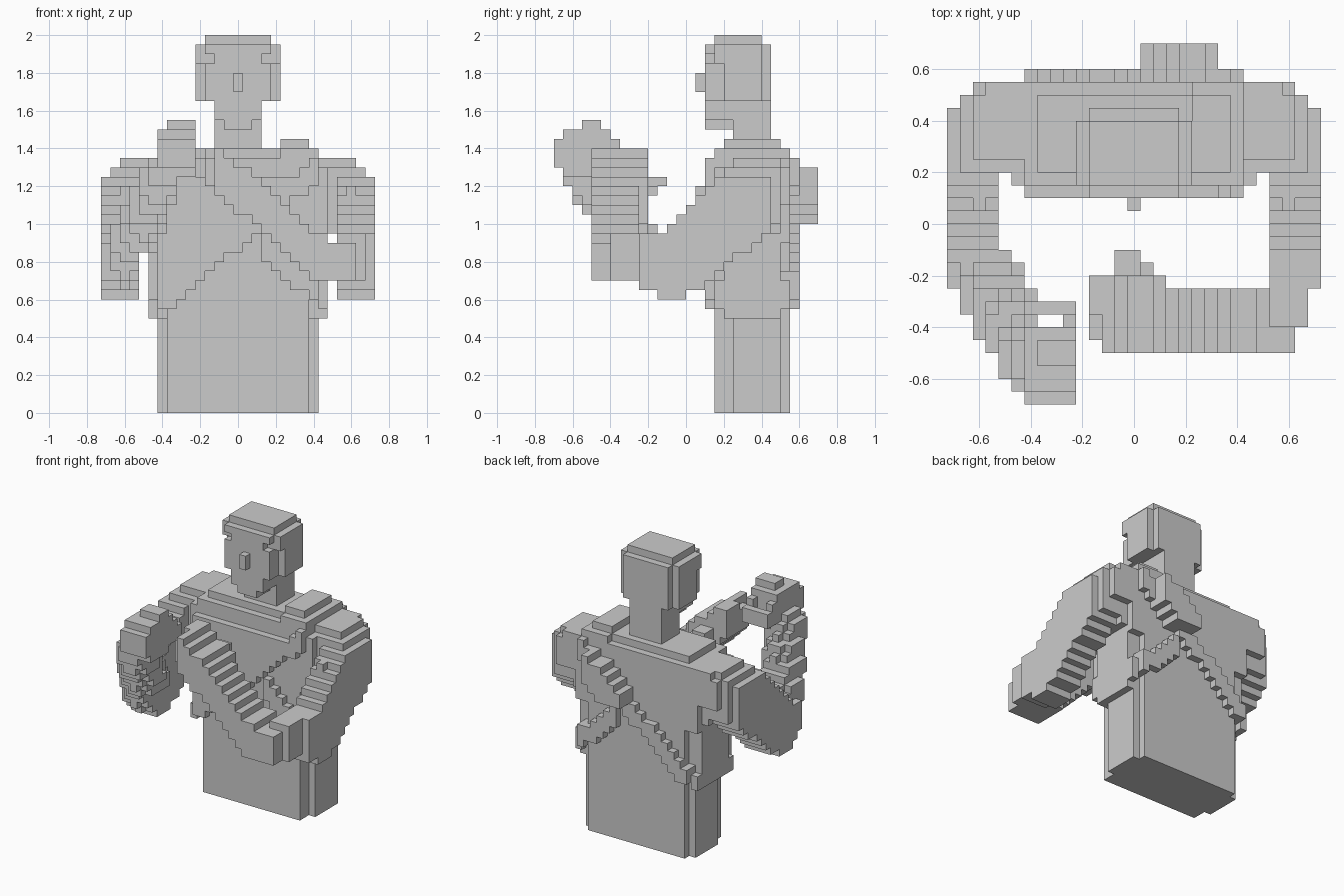
import bpy, bmesh, math
from mathutils import Vector

if "Cube" in bpy.data.objects:
    bpy.data.objects.remove(bpy.data.objects["Cube"], do_unlink=True)

U = 0.05                          # block size
ORIGIN = Vector((-0.725, -0.7, 0))
SIZE = (29, 28, 40)

grey = bpy.data.materials.new("stone grey")
grey.use_nodes = True
colour = (0.6, 0.6, 0.6, 1)
grey.diffuse_color = colour
grey.node_tree.nodes["Principled BSDF"].inputs["Base Color"].default_value = colour

parts = {}
taken = set()


def box(x0, x1, y0, y1, z0, z1):
    return lambda p: x0 < p.x < x1 and y0 < p.y < y1 and z0 < p.z < z1


def sym(half, y0, y1, z0, z1):
    return box(-half, half, y0, y1, z0, z1)


def limb(a, b, ra, rb):
    """Rounded tapering rod between two points."""
    a, b = Vector(a), Vector(b)
    d = b - a

    def inside(p):
        t = max(0, min(1, (p - a).dot(d) / d.length_squared))
        return (p - a - d * t).length < ra + (rb - ra) * t
    return inside


def part(name, *adds, cut=()):
    """Fill blocks inside any shape, skipping blocks of earlier parts."""
    cells = set()
    for i in range(SIZE[0]):
        for j in range(SIZE[1]):
            for k in range(SIZE[2]):
                c = (i, j, k)
                if c in taken:
                    continue
                p = ORIGIN + Vector(c) * U + Vector((U, U, U)) / 2
                if any(f(p) for f in adds) and not any(f(p) for f in cut):
                    cells.add(c)
    taken.update(cells)
    parts[name] = cells


def build(name, cells):
    """Skin the exposed block sides and merge flat areas."""
    bm = bmesh.new()
    verts = {}
    for c in cells:
        for axis in range(3):
            for side in (0, 1):
                n = list(c)
                n[axis] += 2 * side - 1
                if tuple(n) in taken:
                    continue
                ring = []
                for s, t in ((0, 0), (1, 0), (1, 1), (0, 1)):
                    q = list(c)
                    q[axis] += side
                    q[(axis + 1) % 3] += s
                    q[(axis + 2) % 3] += t
                    key = tuple(q)
                    if key not in verts:
                        verts[key] = bm.verts.new(ORIGIN + Vector(key) * U)
                    ring.append(verts[key])
                bm.faces.new(ring if side else ring[::-1])
    bmesh.ops.dissolve_limit(bm, angle_limit=math.radians(1),
                             verts=bm.verts[:], edges=bm.edges[:])
    bmesh.ops.triangulate(bm, faces=[f for f in bm.faces if len(f.verts) > 4])
    mesh = bpy.data.meshes.new(name)
    bm.to_mesh(mesh)
    bm.free()
    mesh.materials.append(grey)
    bpy.context.collection.objects.link(bpy.data.objects.new(name, mesh))


# Head and neck
part("head",
     sym(0.175, 0.1, 0.45, 1.65, 1.95), sym(0.225, 0.2, 0.4, 1.65, 1.95),
     sym(0.225, 0.15, 0.2, 1.85, 1.95), sym(0.175, 0.15, 0.4, 1.95, 2),
     sym(0.125, 0.1, 0.25, 1.55, 1.65), sym(0.075, 0.1, 0.25, 1.5, 1.55),
     cut=[box(s - 0.05, s + 0.05, 0.1, 0.15, 1.85, 1.9) for s in (-0.175, 0.175)])
part("nose", sym(0.025, 0.05, 0.1, 1.7, 1.8))
part("neck", sym(0.125, 0.25, 0.45, 1.4, 1.65))

# Torso with notched corners, and the shoulder slope
part("torso", sym(0.375, 0.15, 0.55, 0, 1.35), sym(0.425, 0.25, 0.5, 0, 1.35),
     sym(0.375, 0.2, 0.5, 1.35, 1.4), sym(0.525, 0.2, 0.5, 0.95, 1.3),
     sym(0.475, 0.15, 0.55, 0.9, 1.3), sym(0.425, 0.15, 0.55, 0.9, 1.35))


# Robe: sash from the right hip to the left shoulder, with a branch to the left hip
def rise(p):
    return p.z - 0.87 - 0.86 * p.x


def fall(p):
    return p.z - 0.93 + 0.86 * p.x


shell = sym(0.425, 0.1, 0.6, 0.5, 1.35)
sides = sym(0.475, 0.15, 0.55, 0.5, 0.7)


def sash_band(p):
    return (shell(p) or sides(p)) and 0 < rise(p) < 0.14


def branch_band(p):
    return (shell(p) or sides(p)) and p.x > 0.1 and 0 < fall(p) < 0.14


def chest(p):
    return (sym(0.425, 0.1, 0.2, 0.5, 1.25)(p) and rise(p) > 0
            and (fall(p) > 0 or p.x < 0))


part("sash", sash_band, branch_band, box(0.225, 0.375, 0.2, 0.5, 1.4, 1.45),
     box(0.225, 0.425, 0.15, 0.55, 1.35, 1.4))
part("robe", chest, sym(0.475, 0.2, 0.5, 0.5, 1.3))
knot = box(0.025, 0.325, 0.55, 0.7, 1.0, 1.3)
part("back_fold", lambda p: knot(p) and -0.05 < rise(p) < 0.19)


# Arms, both bent at the elbow
def shoulder(p):
    return sym(0.725, 0.25, 0.55, 1.1, 1.35)(p)


def upper_arm(p):
    """Flat-sided arm, rounded only when seen from the side."""
    return abs(p.x) > 0.525 and profile(Vector((0, p.y, p.z)))


def armpit(p):
    return abs(p.x) < 0.525 and (p.z < 0.95 or p.y < 0.2)


def corner(p):
    """Outer back and top edges that are stepped off."""
    return abs(p.x) + max(0, p.y - 0.45) + max(0, p.z - 1.25) > 0.71


profile = limb((0, 0.33, 1.12), (0, -0.08, 0.77), 0.2, 0.17)
for s, name in ((1, "left"), (-1, "right")):
    part(name + "_upper_arm",
         lambda p: s * p.x > 0 and (shoulder(p) or upper_arm(p)),
         limb((s * 0.55, 0.33, 1.14), (s * 0.6, 0.2, 1.05), 0.2, 0.18),
         cut=[armpit, corner])


# Left forearm crosses the chest as a slanted bar
def slanted_bar(p):
    return abs(p.z - 1.2 + 0.88 * p.x) < 0.125


reach = box(-0.125, 0.625, -0.5, -0.25, 0.7, 1.4)
palm = box(-0.175, 0.125, -0.45, -0.2, 0.7, 1.4)
part("left_elbow", box(0.525, 0.725, -0.25, -0.15, 0.65, 0.95),
     box(0.525, 0.675, -0.4, -0.25, 0.7, 0.95),
     box(0.475, 0.625, -0.5, -0.25, 0.7, 0.9))
part("left_forearm", lambda p: reach(p) and slanted_bar(p))
part("left_hand", lambda p: palm(p) and slanted_bar(p),
     box(-0.075, 0.075, -0.2, -0.15, 1.15, 1.2),
     box(-0.075, 0.025, -0.2, -0.1, 1.2, 1.25),
     cut=[lambda p: p.z > 1.35 and p.y < -0.35])

# Right forearm rises to a raised, loosely closed hand
part("right_forearm", limb((-0.63, -0.1, 0.77), (-0.61, -0.16, 0.79), 0.15, 0.13),
     limb((-0.6, -0.15, 0.79), (-0.41, -0.54, 1.25), 0.14, 0.11),
     cut=[lambda p: p.x > -0.525 and p.z < 0.85])
part("right_hand", box(-0.425, -0.225, -0.7, -0.4, 1.3, 1.45),
     box(-0.425, -0.225, -0.65, -0.45, 1.25, 1.3),
     box(-0.425, -0.225, -0.4, -0.3, 1.3, 1.4),
     box(-0.425, -0.225, -0.4, -0.35, 1.4, 1.45),
     box(-0.425, -0.225, -0.65, -0.4, 1.45, 1.5),
     box(-0.375, -0.225, -0.55, -0.45, 1.5, 1.55),
     cut=[box(-0.375, -0.275, -0.4, -0.35, 1.2, 1.5)])

for name, cells in parts.items():
    build(name, cells)
